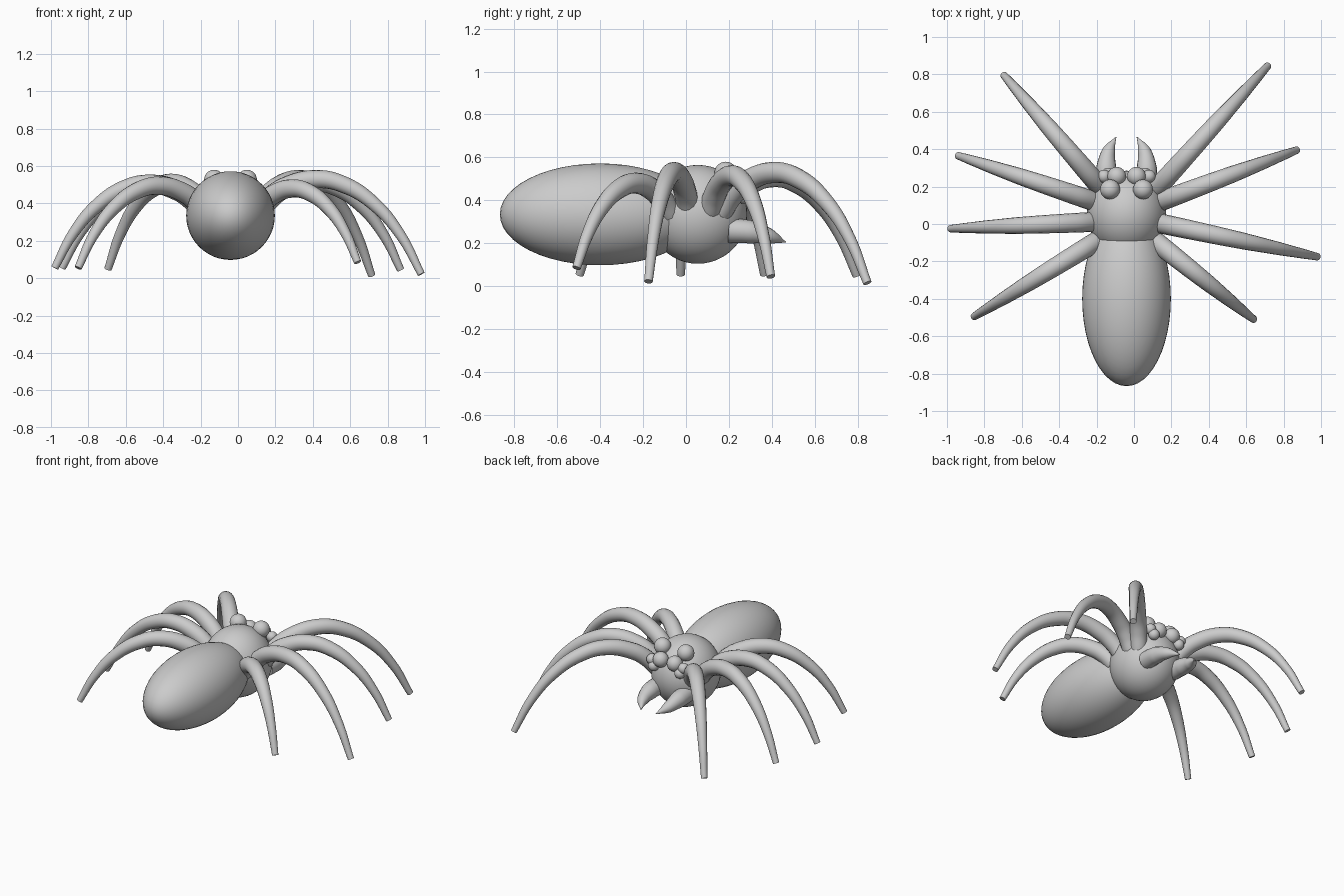
import bpy
from mathutils import Vector

if "Cube" in bpy.data.objects:
    bpy.data.objects.remove(bpy.data.objects["Cube"])

CX = -0.04  # body midline


def ball(name, loc, radii, seg=32, rings=16):
    bpy.ops.mesh.primitive_uv_sphere_add(segments=seg, ring_count=rings, location=loc)
    ob = bpy.context.object
    ob.name = name
    ob.scale = radii
    bpy.ops.object.transform_apply(location=False, rotation=False, scale=True)
    bpy.ops.object.shade_smooth()
    return ob


def tube(name, points, radii):
    """Tapered round tube through the points, turned into a mesh."""
    cu = bpy.data.curves.new(name, 'CURVE')
    cu.dimensions = '3D'
    cu.bevel_depth = 1.0
    cu.bevel_resolution = 6
    cu.resolution_u = 8
    cu.use_fill_caps = True
    sp = cu.splines.new('BEZIER')
    sp.bezier_points.add(len(points) - 1)
    for bp, p, r in zip(sp.bezier_points, points, radii):
        bp.co = p
        bp.radius = r
        bp.handle_left_type = bp.handle_right_type = 'AUTO'
    ob = bpy.data.objects.new(name, cu)
    bpy.context.collection.objects.link(ob)
    bpy.ops.object.select_all(action='DESELECT')
    ob.select_set(True)
    bpy.context.view_layer.objects.active = ob
    bpy.ops.object.convert(target='MESH')
    bpy.ops.object.shade_smooth_by_angle()
    bpy.context.object.name = name


# Body
ball("abdomen", (CX, -0.40, 0.335), (0.237, 0.467, 0.237), 48, 24)
ball("head_thorax", (CX, 0.055, 0.335), (0.212, 0.23, 0.23), 48, 24)

# Eyes and fangs, mirrored about the midline
for side, s in (("left", -1), ("right", 1)):
    ball(f"top_eye_{side}", (CX + s * 0.088, 0.185, 0.527), (0.053,) * 3)
    ball(f"front_eye_{side}", (CX + s * 0.053, 0.255, 0.47), (0.05,) * 3)
    ball(f"upper_side_eye_{side}", (CX + s * 0.12, 0.255, 0.455), (0.035,) * 3)
    ball(f"lower_side_eye_{side}", (CX + s * 0.10, 0.265, 0.42), (0.035,) * 3)
    tube(f"fang_{side}",
         [(CX + s * 0.105, 0.20, 0.26), (CX + s * 0.108, 0.30, 0.253),
          (CX + s * 0.095, 0.39, 0.232), (CX + s * 0.056, 0.465, 0.205)],
         [0.058, 0.054, 0.036, 0.002])

# Legs: base xy, tip xyz, height of arch
LEGS = {
    "front_leg_right": ((0.14, 0.21), (0.715, 0.845, 0.015), 0.53),
    "second_leg_right": ((0.165, 0.13), (0.87, 0.395, 0.045), 0.515),
    "third_leg_right": ((0.155, 0.0), (0.98, -0.175, 0.022), 0.53),
    "rear_leg_right": ((0.13, -0.105), (0.64, -0.51, 0.085), 0.48),
    "front_leg_left": ((-0.20, 0.22), (-0.695, 0.795, 0.05), 0.51),
    "second_leg_left": ((-0.24, 0.13), (-0.94, 0.365, 0.055), 0.505),
    "third_leg_left": ((-0.24, 0.01), (-0.98, -0.025, 0.055), 0.505),
    "rear_leg_left": ((-0.22, -0.105), (-0.855, -0.495, 0.055), 0.495),
}
ARCH = [(-0.07, 0.65), (0.01, 0.80), (0.12, 0.92), (0.32, 1.0), (0.5, 0.94),
        (0.7, 0.73), (0.87, 0.40), (1.0, 0.0)]
TAPER = [0.053, 0.053, 0.052, 0.049, 0.045, 0.037, 0.028, 0.02]
for name, (base, tip, peak) in LEGS.items():
    a, b = Vector(base), Vector(tip[:2])
    tube(name, [(*a.lerp(b, t), tip[2] + (peak - tip[2]) * f) for t, f in ARCH], TAPER)
